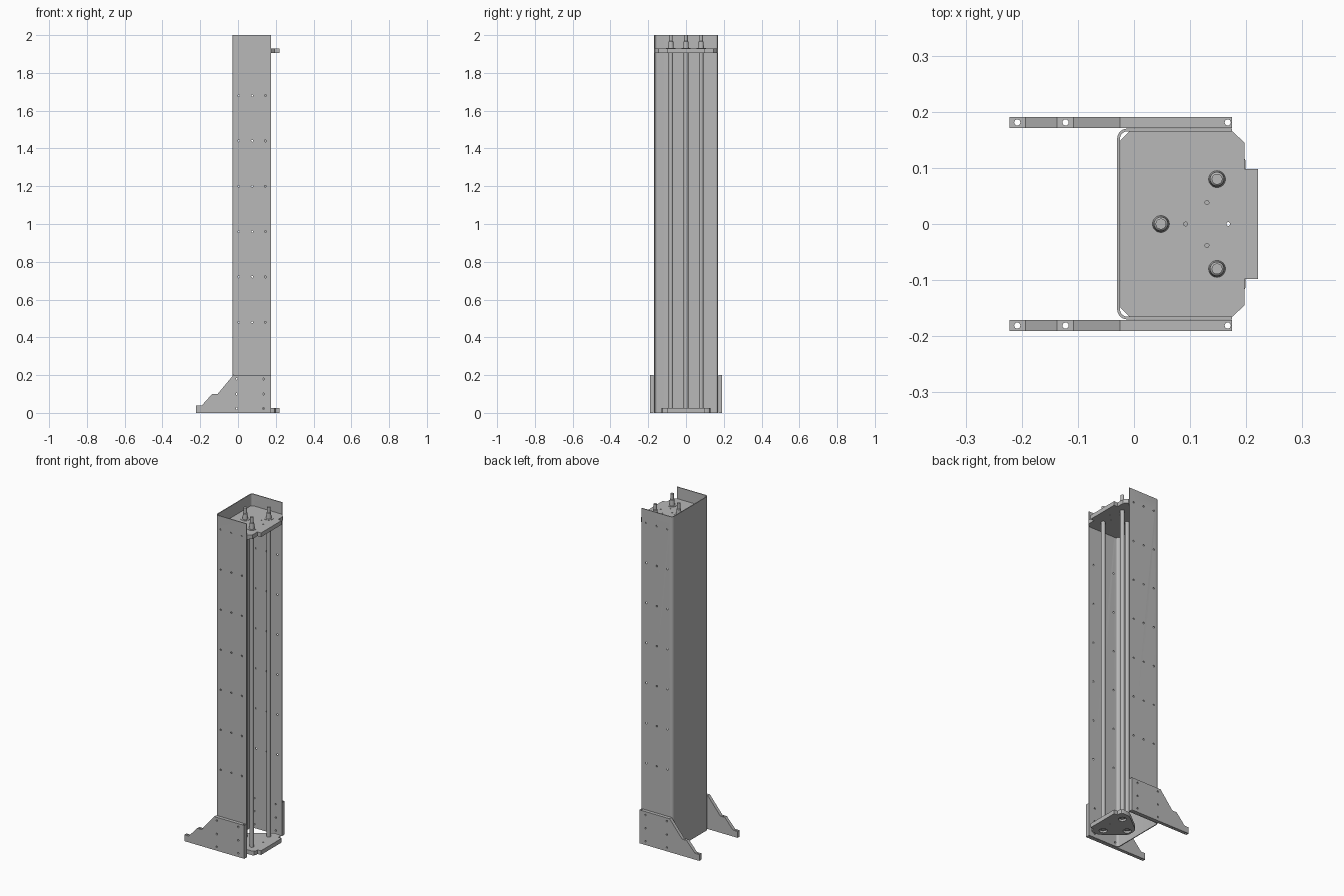
import bpy, bmesh, math
from mathutils import Matrix, Vector

if "Cube" in bpy.data.objects:
    bpy.data.objects.remove(bpy.data.objects["Cube"], do_unlink=True)

grey = bpy.data.materials.new("plain_grey")
grey.use_nodes = True
grey.diffuse_color = (0.48, 0.48, 0.48, 1)
grey.node_tree.nodes["Principled BSDF"].inputs["Base Color"].default_value = grey.diffuse_color


def finish(name, bm):
    bmesh.ops.recalc_face_normals(bm, faces=bm.faces[:])
    mesh = bpy.data.meshes.new(name)
    bm.to_mesh(mesh)
    bm.free()
    mesh.materials.append(grey)
    obj = bpy.data.objects.new(name, mesh)
    bpy.context.collection.objects.link(obj)
    return obj


def activate(obj):
    bpy.ops.object.select_all(action='DESELECT')
    obj.select_set(True)
    bpy.context.view_layer.objects.active = obj


def smooth(obj):
    activate(obj)
    bpy.ops.object.shade_smooth_by_angle(angle=math.radians(30))


def prism(name, outline, lo, hi, axis='Z'):
    """Extrude an xy outline along z, or an xz outline along y."""
    bm = bmesh.new()
    place = (lambda a, b: (a, b, lo)) if axis == 'Z' else (lambda a, b: (a, lo, b))
    face = bm.faces.new([bm.verts.new(place(a, b)) for a, b in outline])
    out = bmesh.ops.extrude_face_region(bm, geom=[face])
    shift = Vector((0, 0, hi - lo)) if axis == 'Z' else Vector((0, hi - lo, 0))
    bmesh.ops.translate(bm, vec=shift,
                        verts=[v for v in out["geom"] if isinstance(v, bmesh.types.BMVert)])
    return finish(name, bm)


def drill(obj, holes):
    """Cut round holes given as (start, end, radius)."""
    bm = bmesh.new()
    for start, end, radius in holes:
        a, b = Vector(start), Vector(end)
        turn = (b - a).to_track_quat('Z', 'Y').to_matrix().to_4x4()
        bmesh.ops.create_cone(bm, cap_ends=True, segments=16, radius1=radius, radius2=radius,
                              depth=(b - a).length,
                              matrix=Matrix.Translation((a + b) / 2) @ turn)
    cutter = finish("hole_cutter", bm)
    cutter.hide_render = True
    mod = obj.modifiers.new("holes", 'BOOLEAN')
    mod.operation, mod.solver, mod.object = 'DIFFERENCE', 'EXACT', cutter
    activate(obj)
    bpy.ops.object.modifier_apply(modifier=mod.name)
    bpy.data.objects.remove(cutter, do_unlink=True)
    smooth(obj)


def mirrored(half):
    """Close an outline that is symmetric about y = 0."""
    return half + [(x, -y) for x, y in reversed(half)]


def lathe(name, profile, x, y, steps=32):
    bm = bmesh.new()
    rings = [[bm.verts.new((x + r * math.cos(t * math.tau / steps),
                            y + r * math.sin(t * math.tau / steps), z))
              for t in range(steps)] for r, z in profile]
    for low, high in zip(rings, rings[1:]):
        for i in range(steps):
            j = (i + 1) % steps
            bm.faces.new((low[i], low[j], high[j], high[i]))
    bm.faces.new(rings[0])
    bm.faces.new(rings[-1])
    smooth(finish(name, bm))


# Bent sheet channel, open toward +x
def bent_edge(back, side, radius):
    arc = [(back + radius - radius * math.sin(k * math.pi / 12),
            side - radius + radius * math.cos(k * math.pi / 12)) for k in range(7)]
    return mirrored([(0.175, side)] + arc)


channel = prism("channel", bent_edge(-0.03, 0.17, 0.018)
                + bent_edge(-0.025, 0.165, 0.013)[::-1], 0, 2)
bracket_holes = [(x, z) for x in (-0.007, 0.135) for z in (0.023, 0.1, 0.18)]
wall_holes = [(x, 0.24 * k) for x in (0.004, 0.075, 0.145) for k in range(2, 9)]
drill(channel, [((x, -0.3, z), (x, 0.3, z), 0.005) for x, z in wall_holes + bracket_holes])

# Stepped foot brackets on both sides
foot = [(-0.222, 0), (0.175, 0), (0.175, 0.2), (-0.025, 0.2), (-0.108, 0.1),
        (-0.137, 0.1), (-0.193, 0.038), (-0.222, 0.038)]
for side, name in ((1, "left_foot_bracket"), (-1, "right_foot_bracket")):
    inner, outer = sorted((side * 0.171, side * 0.191))
    bracket = prism(name, foot, inner, outer, 'Y')
    drill(bracket, [((x, -0.3, z), (x, 0.3, z), 0.005) for x, z in bracket_holes])
    drill(bracket, [((x, side * 0.181, -0.1), (x, side * 0.181, 0.3), 0.0055)
                    for x in (-0.208, -0.122, 0.167)])

rods = [(0.048, 0), (0.148, 0.08), (0.148, -0.08)]

# Top plate with chamfered corners, a tab and small holes
top_plate = prism("top_plate", mirrored([
    (0.221, 0.098), (0.197, 0.098), (0.197, 0.145), (0.176, 0.1645),
    (-0.009, 0.1645), (-0.0245, 0.149)]), 1.905, 1.93)
drill(top_plate, [((x, y, 1.8), (x, y, 2.1), 0.0035)
                  for x, y in ((0.092, 0), (0.168, 0), (0.13, 0.038), (0.13, -0.038))])

# Tapered bottom plate with recesses under the rods
bottom_plate = prism("bottom_plate", mirrored([
    (0.221, 0.098), (0.199, 0.098), (0.199, 0.113), (0.193, 0.125), (0.182, 0.13),
    (0.145, 0.128), (0.125, 0.118), (0.035, 0.048), (0.022, 0.034), (0.016, 0.018)]), 0, 0.025)
drill(bottom_plate, [((x, y, -0.1), (x, y, 0.012), 0.022) for x, y in rods]
      + [((0.168, 0, -0.1), (0.168, 0, 0.1), 0.0035)])

# Three guide rods with flanges and narrow studs on top
rod_profile = [(0.012, 0.006), (0.012, 1.928), (0.025, 1.928), (0.025, 1.932), (0.015, 1.932),
               (0.0125, 1.965), (0.0095, 1.968), (0.0095, 2.0)]
for (x, y), name in zip(rods, ("back_rod", "left_rod", "right_rod")):
    lathe(name, rod_profile, x, y)
